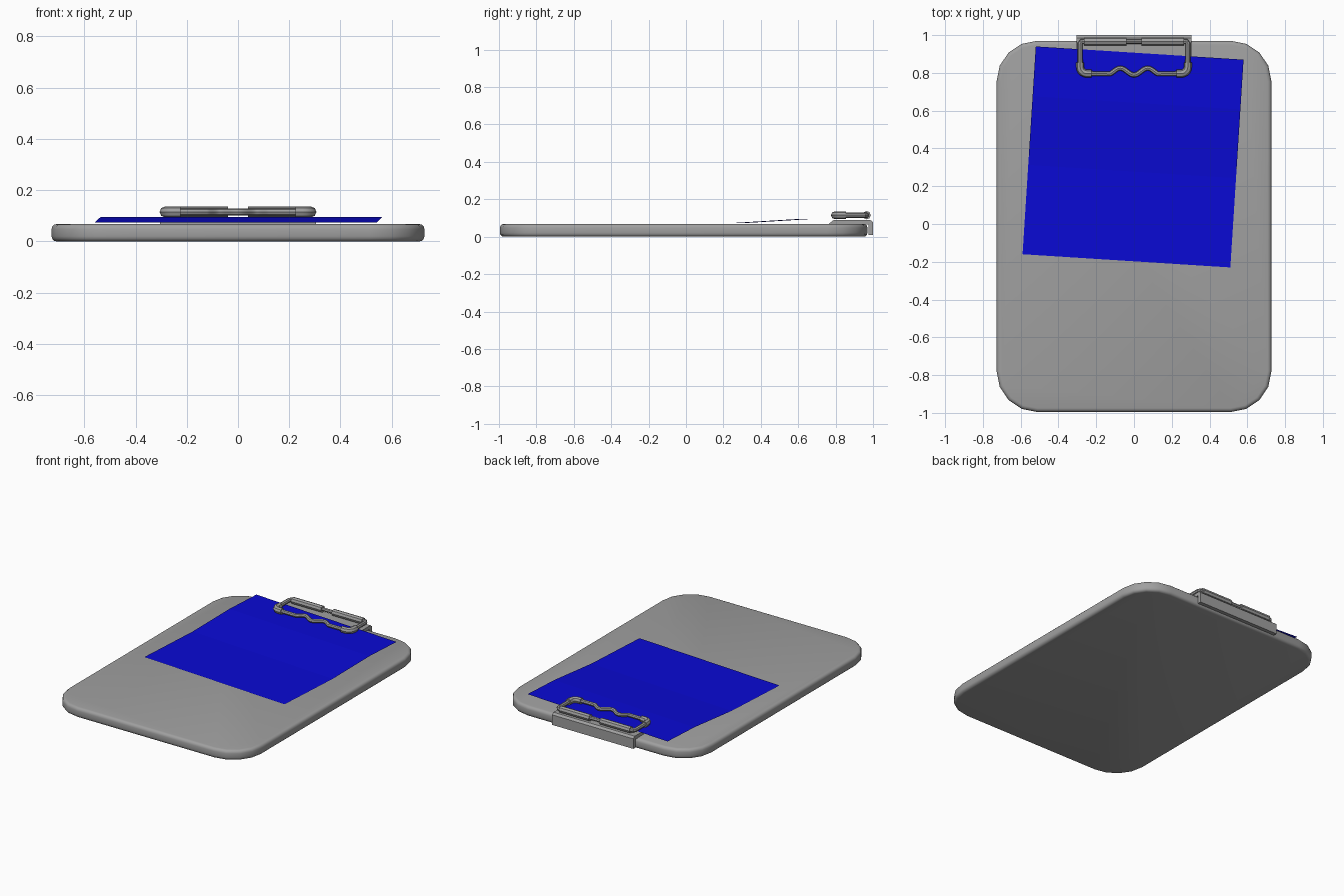
import bpy, bmesh, math
from mathutils import Vector, Matrix

cube = bpy.data.objects.get("Cube")
if cube:
    bpy.data.objects.remove(cube, do_unlink=True)


def material(name, rgb):
    mat = bpy.data.materials.new(name)
    mat.use_nodes = True
    mat.diffuse_color = (*rgb, 1)
    mat.node_tree.nodes["Principled BSDF"].inputs["Base Color"].default_value = (*rgb, 1)
    return mat


GREY = material("grey", (0.35, 0.35, 0.35))
BLUE = material("blue", (0.003, 0.003, 0.66))


def smooth(obj):
    bpy.ops.object.select_all(action="DESELECT")
    obj.select_set(True)
    bpy.context.view_layer.objects.active = obj
    bpy.ops.object.shade_smooth_by_angle(angle=math.radians(35))


def add_mesh(name, bm, mat, smoothed=True):
    mesh = bpy.data.meshes.new(name)
    bm.normal_update()
    bm.to_mesh(mesh)
    bm.free()
    mesh.materials.append(mat)
    obj = bpy.data.objects.new(name, mesh)
    bpy.context.collection.objects.link(obj)
    if smoothed:
        smooth(obj)
    return obj


def add_tube(name, points, radius):
    """Round rod swept along a polyline."""
    curve = bpy.data.curves.new(name, "CURVE")
    curve.dimensions = "3D"
    curve.bevel_depth = radius
    curve.bevel_resolution = 2
    curve.use_fill_caps = True
    spline = curve.splines.new("POLY")
    spline.points.add(len(points) - 1)
    for p, co in zip(spline.points, points):
        p.co = (*co, 1)
    curve.materials.append(GREY)
    obj = bpy.data.objects.new(name, curve)
    bpy.context.collection.objects.link(obj)
    bpy.ops.object.select_all(action="DESELECT")
    obj.select_set(True)
    bpy.context.view_layer.objects.active = obj
    bpy.ops.object.convert(target="MESH")
    smooth(bpy.context.view_layer.objects.active)


# Board: box with rounded corners, then softened rims
THICK = 0.068
bm = bmesh.new()
bmesh.ops.create_cube(bm, size=1, matrix=Matrix.Translation((0, -0.0125, THICK / 2))
                      @ Matrix.Diagonal((1.455, 1.965, THICK, 1)))
uprights = [e for e in bm.edges if abs(e.verts[0].co.z - e.verts[1].co.z) > 0.01]
bmesh.ops.bevel(bm, geom=uprights, offset=0.215, segments=4, profile=0.5, affect="EDGES")
rims = [e for e in bm.edges if abs(e.verts[0].co.z - e.verts[1].co.z) < 0.001]
bmesh.ops.bevel(bm, geom=rims, offset=0.02, segments=3, profile=0.5, affect="EDGES")
add_mesh("board", bm, GREY)

# Paper: turned sheet that ramps up to lie over the clip plate
bm = bmesh.new()
left, right = Vector((-0.59, -0.16, 0)), Vector((0.51, -0.23, 0))
along = Vector((0.07, 1.10, 0))
rows = []
for t, z in ((0, 0.073), (0.43, 0.073), (0.76, 0.095), (1, 0.095)):
    rows.append([bm.verts.new(p + along * t + Vector((0, 0, z))) for p in (left, right)])
for a, b in zip(rows, rows[1:]):
    bm.faces.new((a[0], a[1], b[1], b[0]))
add_mesh("paper", bm, BLUE, smoothed=False)

# Clip plate: bent sheet on the board, folded down behind its back edge
profile = [(0.76, 0.066), (0.79, 0.09), (0.985, 0.09), (1.0, 0.078),
           (1.0, 0.01), (0.975, 0.01), (0.975, 0.066)]
bm = bmesh.new()
face = bm.faces.new([bm.verts.new((-0.305, y, z)) for y, z in profile])
ext = bmesh.ops.extrude_face_region(bm, geom=[face])
bmesh.ops.translate(bm, vec=(0.61, 0, 0),
                    verts=[v for v in ext["geom"] if isinstance(v, bmesh.types.BMVert)])
bmesh.ops.recalc_face_normals(bm, faces=bm.faces[:])
add_mesh("clip_plate", bm, GREY)

# Wire frame of the clip
Z, HINGE, BAR, ARM = 0.115, 0.966, 0.796, 0.285
add_tube("hinge_rod", [(-ARM, HINGE, Z), (ARM, HINGE, Z)], 0.012)
wave = []
for i in range(33):
    x = -0.125 + 0.25 * i / 32
    wave.append((x, 0.807 - 0.018 * math.cos(math.tau * x / 0.145), Z))
add_tube("wavy_bar", [(-0.25, BAR, Z)] + wave + [(0.25, BAR, Z)], 0.013)

# Mirrored hinge sleeves, arms and corner grips
for side, s in (("right", -1), ("left", 1)):
    add_tube(side + "_hinge_sleeve", [(s * 0.04, HINGE, Z), (s * 0.265, HINGE, Z)], 0.022)
    add_tube(side + "_arm", [(s * 0.25, HINGE, Z), (s * 0.276, HINGE, Z),
                             (s * ARM, HINGE - 0.01, Z), (s * ARM, 0.83, Z)], 0.014)
    bend = [(s * ARM, 0.855, Z)]
    for i in range(6):
        a = math.pi / 2 * i / 5
        bend.append((s * (ARM - 0.035 + 0.035 * math.cos(a)),
                     BAR + 0.035 - 0.035 * math.sin(a), Z))
    bend.append((s * 0.225, BAR, Z))
    add_tube(side + "_corner_grip", bend, 0.021)
